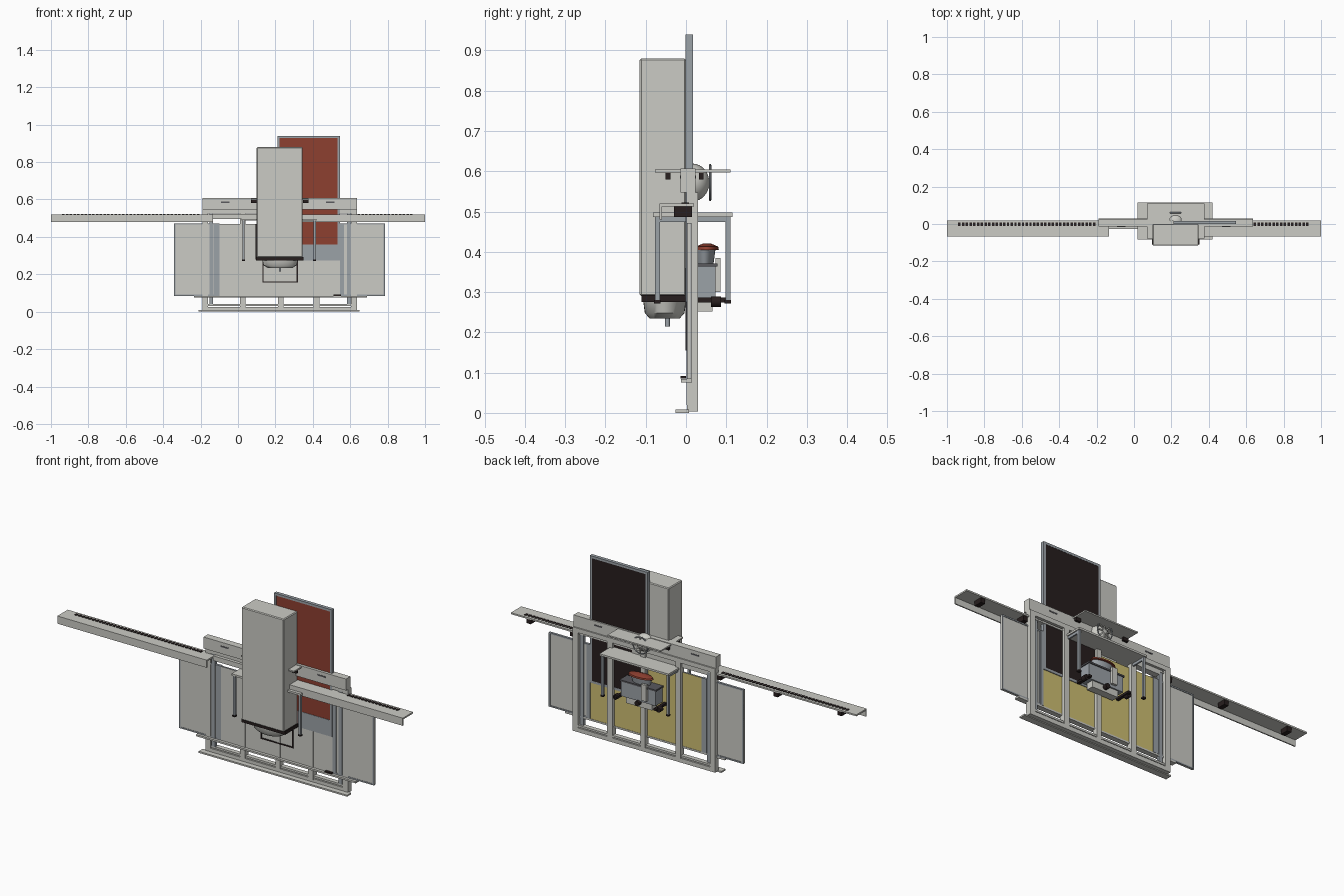
import bpy, bmesh, math
from mathutils import Vector, Matrix

if "Cube" in bpy.data.objects:
    bpy.data.objects.remove(bpy.data.objects["Cube"], do_unlink=True)


def material(name, r, g, b):
    m = bpy.data.materials.new(name)
    m.use_nodes = True
    m.diffuse_color = (r, g, b, 1)
    m.node_tree.nodes["Principled BSDF"].inputs["Base Color"].default_value = (r, g, b, 1)
    return m


LIGHT = material("light grey", 0.6, 0.6, 0.56)
STEEL = material("blue grey steel", 0.33, 0.36, 0.39)
DARK = material("dark grey", 0.1, 0.1, 0.11)
BLACK = material("brown black", 0.02, 0.013, 0.013)
RED = material("brick red", 0.27, 0.05, 0.03)
YELLOW = material("straw yellow", 0.62, 0.52, 0.17)


def finish(name, bm, mats, smooth=False):
    me = bpy.data.meshes.new(name)
    bm.to_mesh(me)
    bm.free()
    for m in mats:
        me.materials.append(m)
    ob = bpy.data.objects.new(name, me)
    bpy.context.collection.objects.link(ob)
    if smooth:
        bpy.ops.object.select_all(action="DESELECT")
        ob.select_set(True)
        bpy.context.view_layer.objects.active = ob
        bpy.ops.object.shade_smooth_by_angle(angle=math.radians(40))
    return ob


def add_box(bm, x, y, z):
    lo, hi = Vector((x[0], y[0], z[0])), Vector((x[1], y[1], z[1]))
    mat = Matrix.Translation((lo + hi) / 2) @ Matrix.Diagonal((*(hi - lo), 1))
    return bmesh.ops.create_cube(bm, size=1, matrix=mat)["verts"]


def boxes(name, mat, *extents):
    bm = bmesh.new()
    for e in extents:
        add_box(bm, *e)
    return finish(name, bm, [mat])


def two_faced(name, x, y, z, front, back, edge):
    """Panel with its own colour on the front, back and rim."""
    bm = bmesh.new()
    add_box(bm, x, y, z)
    for f in bm.faces:
        f.normal_update()
        f.material_index = 0 if f.normal.y < -0.5 else 1 if f.normal.y > 0.5 else 2
    return finish(name, bm, [front, back, edge])


def border(name, mat, x, y, z, w):
    return boxes(name, mat,
                 (x, y, (z[0], z[0] + w)), (x, y, (z[1] - w, z[1])),
                 ((x[0], x[0] + w), y, z), ((x[1] - w, x[1]), y, z))


def lathe(name, mat, profile, centre, scale=(1, 1, 1), turn=None, steps=32):
    """Revolve (radius, height) points about z, then turn and place."""
    bm = bmesh.new()
    vs = [bm.verts.new((r, 0, h)) for r, h in profile]
    es = [bm.edges.new(p) for p in zip(vs, vs[1:])]
    bmesh.ops.spin(bm, geom=vs + es, axis=(0, 0, 1), cent=(0, 0, 0),
                   steps=steps, angle=math.tau, use_duplicate=False)
    bmesh.ops.remove_doubles(bm, verts=bm.verts, dist=0.0001)
    bmesh.ops.recalc_face_normals(bm, faces=bm.faces)
    bmesh.ops.transform(bm, verts=bm.verts, matrix=Matrix.Translation(centre)
                        @ (turn or Matrix()) @ Matrix.Diagonal((*scale, 1)))
    return finish(name, bm, [mat], True)


# Standing frame: sill, rails and posts
boxes("floor_sill", LIGHT, ((-0.21, 0.65), (-0.026, 0.008), (0, 0.008)))
boxes("bottom_rail", LIGHT, ((-0.19, 0.635), (0.002, 0.03), (0.004, 0.026)),
      ((-0.19, 0.635), (0.004, 0.028), (0.03, 0.04)))
boxes("frame_posts", LIGHT, *[((x, x + w), (0.001, 0.03), (0.02, 0.545)) for x, w in
      ((-0.19, 0.03), (0.01, 0.03), (0.215, 0.028), (0.405, 0.03), (0.605, 0.03))])
boxes("post_trims", STEEL, *[((x, x + 0.02), (0.001, 0.018), (0.04, 0.525))
                             for x in (-0.153, 0.582)])
boxes("upper_rail", LIGHT, ((-0.19, 0.635), (0.001, 0.03), (0.524, 0.547)))
boxes("top_beam", LIGHT, ((-0.19, 0.635), (-0.014, 0.023), (0.547, 0.607)))
boxes("beam_slots", DARK, *[((x, x + 0.045), (-0.0155, 0.0245), (0.582, 0.589))
                            for x in (-0.09, 0.47)])

# Sliding doors with rims on a low track
boxes("door_track", LIGHT, ((-0.235, 0.69), (-0.012, 0.015), (0.075, 0.084)))
two_faced("middle_door", (-0.12, 0.56), (0.003, 0.013), (0.084, 0.47), LIGHT, YELLOW, STEEL)
for side, span in (("right", (-0.342, -0.12)), ("left", (0.56, 0.785))):
    boxes(side + "_door", LIGHT, (span, (0.004, 0.011), (0.084, 0.47)))
    border(side + "_door_rim", STEEL, span, (0.002, 0.014), (0.084, 0.472), 0.007)
boxes("door_strips", STEEL, ((-0.13, -0.1), (0.002, 0.016), (0.084, 0.472)),
      ((0.545, 0.56), (0.002, 0.016), (0.084, 0.472)))
boxes("track_latch", BLACK, ((0.51, 0.55), (-0.014, 0.0), (0.085, 0.092)))
border("door_hatch_outline", BLACK, (0.13, 0.32), (-0.001, 0.003), (0.155, 0.285), 0.006)

# Tall two-coloured panel
two_faced("tall_panel", (0.215, 0.54), (0.0, 0.016), (0.278, 0.935), RED, BLACK, STEEL)
border("tall_panel_frame", STEEL, (0.21, 0.545), (-0.001, 0.017), (0.275, 0.94), 0.012)
boxes("panel_foot_plate", STEEL, ((0.345, 0.533), (-0.002, 0.002), (0.287, 0.36)))

# Long shelf wings with front aprons, slots and brackets
for side, x0, x1, s0, s1 in (("right", -1, -0.135, -0.94, -0.2), ("left", 0.3, 1, 0.64, 0.94)):
    boxes(side + "_shelf", LIGHT, ((x0, x1), (-0.066, 0.02), (0.512, 0.52)),
          ((x0, x1), (-0.066, -0.06), (0.48, 0.515)))
    n = round((s1 - s0) / 0.02)
    boxes(side + "_shelf_slots", BLACK, *[((s0 + i * 0.02, s0 + i * 0.02 + 0.013),
          (-0.011, 0.007), (0.518, 0.523)) for i in range(n)])
boxes("shelf_link", LIGHT, ((-0.135, 0.3), (-0.012, 0.02), (0.497, 0.522)))
boxes("shelf_brackets", BLACK, *[((x - 0.012, x + 0.012), (-0.03, 0.015), (0.487, 0.512))
                                 for x in (-0.9, -0.53, -0.2, 0.65, 0.9)])

# Tall hood with bowl beneath
hood = boxes("hood_body", LIGHT, ((0.1, 0.345), (-0.115, 0.0), (0.29, 0.88)))
bev = hood.modifiers.new("soft_edges", "BEVEL")
bev.width = 0.004
boxes("hood_base", BLACK, ((0.096, 0.349), (-0.11, 0.0), (0.275, 0.293)),
      ((0.093, 0.1), (-0.012, -0.004), (0.28, 0.47)))
lathe("hood_bowl", LIGHT, [(0, -0.042), (0.7, -0.042), (0.93, -0.028), (1, 0), (0, 0)],
      (0.225, -0.053, 0.276), (0.095, 0.053, 1))
lathe("bowl_spout", STEEL, [(0, -0.02), (0.006, -0.02), (0.006, 0.01), (0, 0.01)],
      (0.225, -0.046, 0.234), steps=12)

# Table with four legs
boxes("table_top", LIGHT, ((0.02, 0.42), (-0.082, 0.116), (0.487, 0.497)))
legs = [(x, y) for x in (0.03, 0.41) for y in (-0.071, 0.104)]
boxes("table_legs", STEEL, *[((x - 0.006, x + 0.006), (y - 0.006, y + 0.006), (0.28, 0.488))
                             for x, y in legs])
boxes("table_feet", BLACK, *[((x - 0.008, x + 0.008), (y - 0.008, y + 0.008), (0.272, 0.28))
                             for x, y in legs])
boxes("table_side_rails", STEEL, *[((x - 0.004, x + 0.004), (-0.07, 0.1), (0.474, 0.488))
                                   for x in (0.03, 0.41)])

# Upper tray with knobs
boxes("upper_tray", LIGHT, ((0.07, 0.378), (-0.077, 0.11), (0.597, 0.604)))
boxes("tray_knobs", BLACK, *[((x - 0.014, x + 0.014), (y - 0.006, y + 0.006), (0.58, 0.597))
                             for x in (0.084, 0.362) for y in (-0.045, 0.038)])

# Round lamp with a spoked wheel
lean = Matrix.Rotation(-math.pi / 2, 4, "X")
arc = [(0.047 * math.cos(a), 0.042 * math.sin(a))
       for a in [i * math.pi / 16 for i in range(9)]]
lathe("lamp_dome", LIGHT, [(0, 0)] + arc, (0.222, 0.016, 0.572), turn=lean)
ring = [(0.043 + 0.003 * math.cos(i * math.pi / 4), 0.003 * math.sin(i * math.pi / 4))
        for i in range(9)]
lathe("wheel_ring", STEEL, ring, (0.222, 0.06, 0.572), turn=lean)
bm = bmesh.new()
for i in range(4):
    vs = add_box(bm, (-0.042, 0.042), (-0.002, 0.002), (-0.003, 0.003))
    bmesh.ops.rotate(bm, verts=vs, matrix=Matrix.Rotation(i * math.pi / 4, 3, "Y"))
bmesh.ops.translate(bm, verts=bm.verts, vec=(0.222, 0.06, 0.572))
finish("wheel_spokes", bm, [LIGHT])

# Cooker box behind, with pot, lid and controls
boxes("cooker_body", STEEL, ((0.125, 0.325), (0.016, 0.073), (0.285, 0.365)))
boxes("cooker_top", DARK, ((0.12, 0.33), (0.016, 0.078), (0.363, 0.371)))
boxes("cooker_tray", LIGHT, ((0.15, 0.3), (0.028, 0.066), (0.252, 0.286)))
boxes("cooker_side_unit", LIGHT, ((0.17, 0.2), (0.073, 0.086), (0.3, 0.385)))
lathe("pot", STEEL, [(0, 0), (0.05, 0), (0.06, 0.034), (0, 0.034)], (0.225, 0.046, 0.371),
      (1, 0.45, 1))
lathe("pot_lid", RED, [(0, 0), (0.07, 0), (0.066, 0.008), (0.02, 0.016), (0, 0.016)],
      (0.225, 0.052, 0.405), (1, 0.42, 1))
boxes("support_bars", BLACK, *[((x - 0.008, x + 0.008), (0.0, 0.1), (0.274, 0.286))
                               for x in (0.11, 0.34)])
for x in (0.1, 0.225, 0.35):
    lathe("cooker_knob", BLACK, [(0, 0), (0.013, 0), (0.013, 0.025), (0, 0.025)],
          (x, 0.062, 0.276), turn=lean, steps=16)
